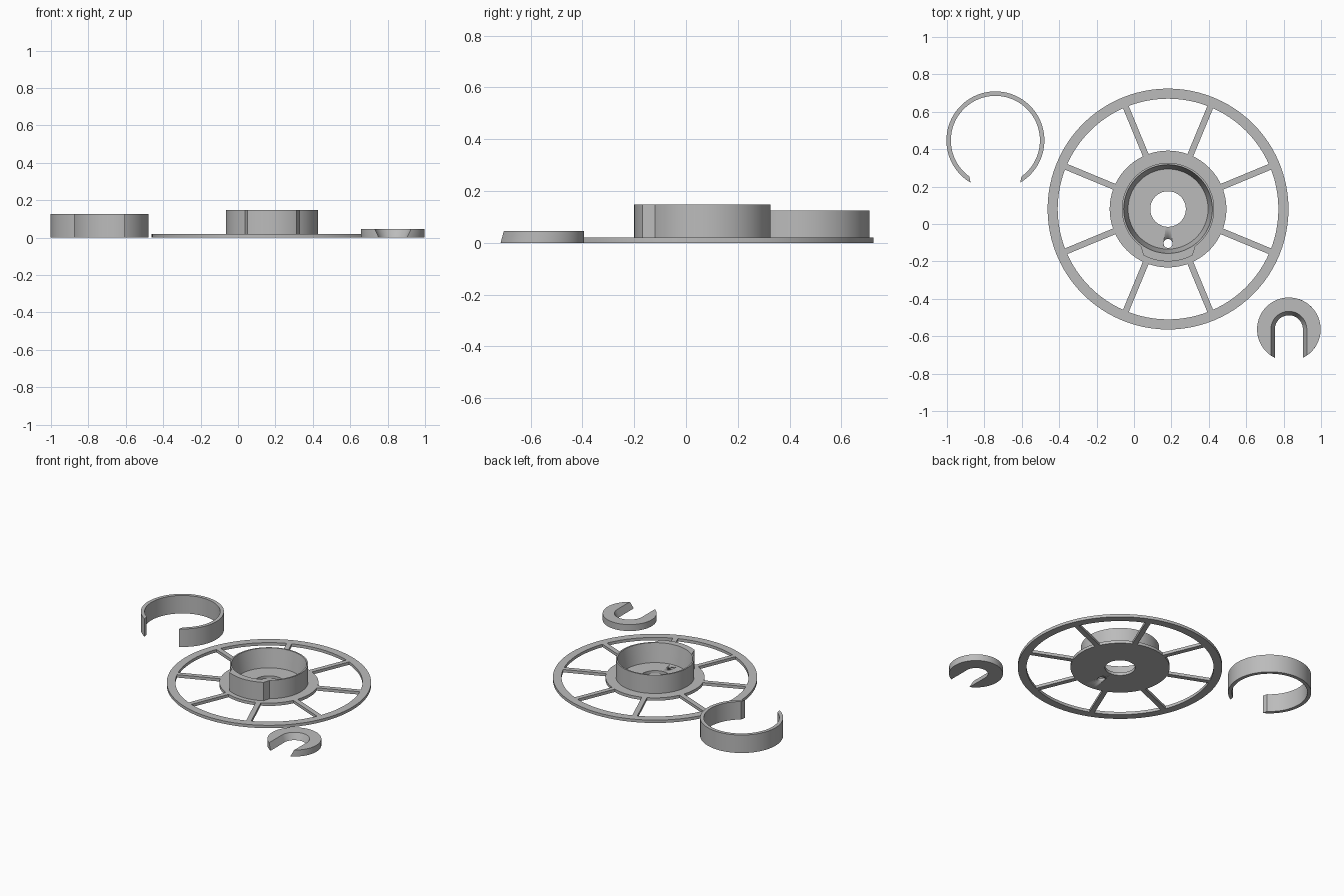
import bpy, bmesh
from math import sin, cos, pi, radians, sqrt, asin
from mathutils import Matrix

cube = bpy.data.objects.get("Cube")
if cube:
    bpy.data.objects.remove(cube, do_unlink=True)

SEGS = 96
PLATE = 0.02          # thickness of the flat wheel
HUB_H = 0.148
WHEEL = (0.182, 0.08)

grey = bpy.data.materials.new("plain grey")
grey.use_nodes = True
grey.diffuse_color = (0.5, 0.5, 0.5, 1)
grey.node_tree.nodes["Principled BSDF"].inputs["Base Color"].default_value = (0.5, 0.5, 0.5, 1)


def finish(name, bm, centre):
    """Turn a bmesh into a grey object with sharp edges kept."""
    bmesh.ops.recalc_face_normals(bm, faces=bm.faces)
    mesh = bpy.data.meshes.new(name)
    bm.to_mesh(mesh)
    bm.free()
    mesh.materials.append(grey)
    obj = bpy.data.objects.new(name, mesh)
    obj.location = (centre[0], centre[1], 0)
    bpy.context.collection.objects.link(obj)
    bpy.ops.object.select_all(action='DESELECT')
    obj.select_set(True)
    bpy.context.view_layer.objects.active = obj
    bpy.ops.object.shade_smooth_by_angle(angle=radians(30))
    return obj


def revolve(name, profile, centre):
    """Closed (radius, z) profile turned round the z axis."""
    bm = bmesh.new()
    rings = []
    for i in range(SEGS):
        a = 2 * pi * i / SEGS
        rings.append([bm.verts.new((r * cos(a), r * sin(a), z)) for r, z in profile])
    n = len(profile)
    for i in range(SEGS):
        p, q = rings[i], rings[(i + 1) % SEGS]
        for j in range(n):
            k = (j + 1) % n
            bm.faces.new((p[j], q[j], q[k], p[k]))
    return finish(name, bm, centre)


def loft(name, low, high, z0, z1, centre):
    """Solid between two matching outlines."""
    bm = bmesh.new()
    a = [bm.verts.new((x, y, z0)) for x, y in low]
    b = [bm.verts.new((x, y, z1)) for x, y in high]
    bm.faces.new(a[::-1])
    bm.faces.new(b)
    for i in range(len(a)):
        k = (i + 1) % len(a)
        bm.faces.new((a[i], a[k], b[k], b[i]))
    return finish(name, bm, centre)


def arc(r, start, end, steps):
    """Points on a circle, angles in degrees from -y, anticlockwise."""
    angles = [radians(start + (end - start) * i / steps) for i in range(steps + 1)]
    return [(r * sin(a), -r * cos(a)) for a in angles]


# Spoked wheel: outer rim and spokes
revolve("outer_rim", [(0.59, 0), (0.644, 0), (0.644, PLATE), (0.59, PLATE)], WHEEL)
for i in range(8):
    bm = bmesh.new()
    bmesh.ops.create_cube(bm, size=1, matrix=Matrix.Rotation(radians(22.5 + 45 * i), 4, 'Z')
                          @ Matrix.Translation((0.4515, 0, PLATE / 2))
                          @ Matrix.Diagonal((0.281, 0.033, PLATE, 1)))
    finish(f"spoke_{i + 1}", bm, WHEEL)

# Hub: flanged floor with a cup wall that tapers to a thin lip
hub = revolve("hub_cup", [(0.095, 0), (0.312, 0), (0.312, PLATE), (0.247, PLATE),
                          (0.247, HUB_H), (0.237, HUB_H), (0.214, PLATE), (0.095, PLATE)], WHEEL)

# Small hole through the hub floor
bm = bmesh.new()
bmesh.ops.create_cone(bm, cap_ends=True, segments=32, radius1=0.024, radius2=0.024, depth=0.1)
cutter = finish("hole_cutter", bm, (WHEEL[0], WHEEL[1] - 0.184))
cutter.hide_render = True
cutter.hide_viewport = True
cut = hub.modifiers.new("small_hole", 'BOOLEAN')
cut.operation = 'DIFFERENCE'
cut.solver = 'EXACT'
cut.object = cutter
bpy.context.view_layer.objects.active = hub
bpy.ops.object.modifier_apply(modifier="small_hole")
bpy.data.objects.remove(cutter, do_unlink=True)

# Locating key on the front of the cup wall
key = arc(0.28, -28, 28, 20) + arc(0.244, 37, -37, 24)
loft("front_key", key, key, PLATE, HUB_H, WHEEL)

# Open ring clip whose gap fits the key
clip = arc(0.262, 30.5, 329.5, 80) + arc(0.238, 324.2, 35.8, 80)
loft("ring_clip", clip, clip, 0, 0.125, (-0.741, 0.447))


# Horseshoe washer with a slot that widens upward
def horseshoe(half_width, radius=0.17):
    gap = asin(half_width / radius) * 180 / pi
    return arc(radius, gap, 360 - gap, 64) + arc(half_width, 270, 90, 32)


loft("horseshoe_washer", horseshoe(0.075), horseshoe(0.096), 0, 0.045, (0.828, -0.563))
